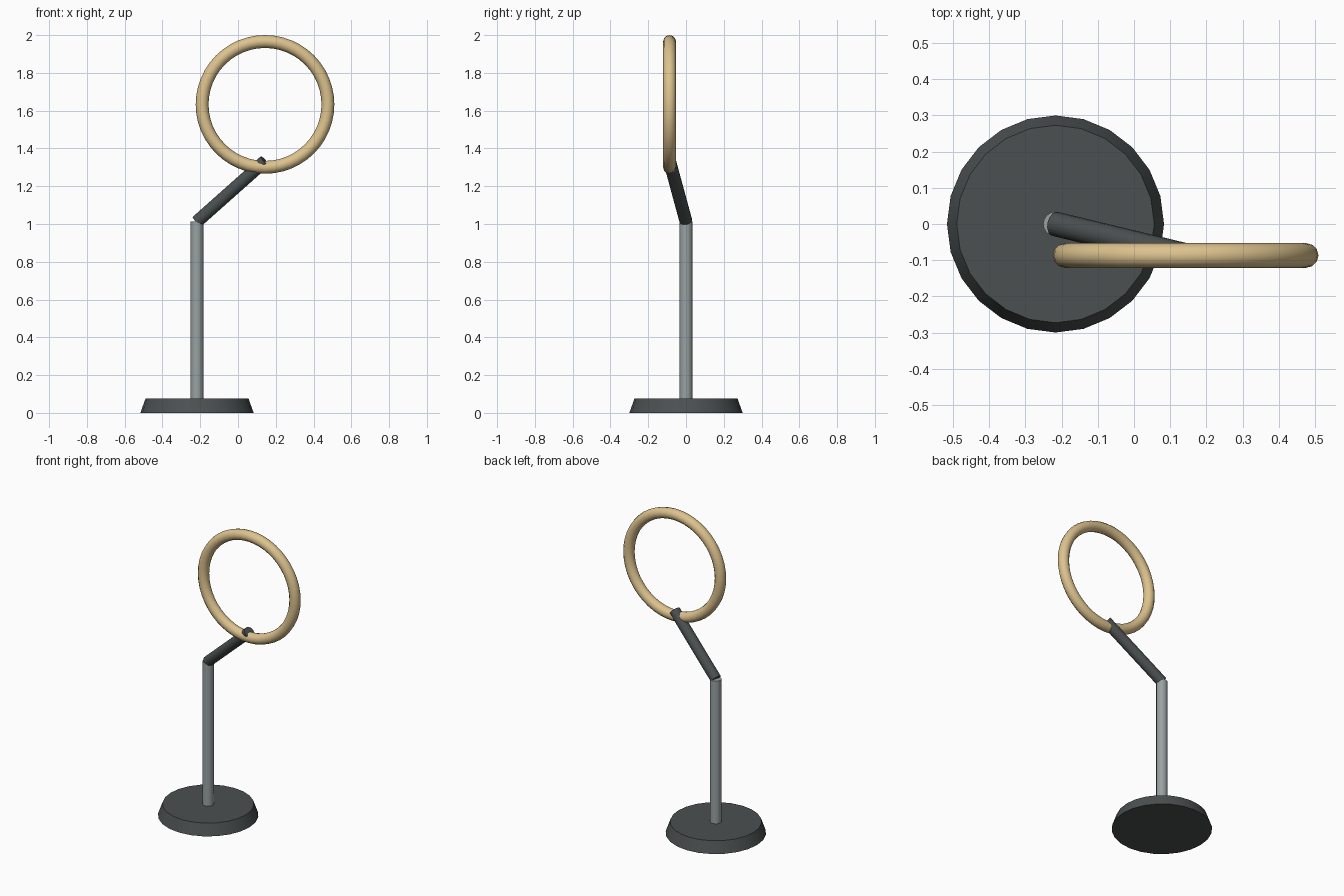
import bpy
import math
from mathutils import Vector

cube = bpy.data.objects.get("Cube")
if cube:
    bpy.data.objects.remove(cube, do_unlink=True)


def make_material(name, rgb):
    mat = bpy.data.materials.new(name)
    mat.use_nodes = True
    colour = (*rgb, 1.0)
    mat.diffuse_color = colour
    mat.node_tree.nodes["Principled BSDF"].inputs["Base Color"].default_value = colour
    return mat


charcoal = make_material("charcoal", (0.07, 0.08, 0.08))
steel = make_material("steel grey", (0.32, 0.36, 0.36))
sand = make_material("sand", (0.72, 0.54, 0.27))


def finish(name, mat):
    obj = bpy.context.object
    obj.name = name
    obj.data.materials.append(mat)
    bpy.ops.object.shade_smooth_by_angle(angle=math.radians(35))
    return obj


def rod(name, start, end, radius, mat, sides=16):
    """Closed cylinder between two points."""
    axis = end - start
    bpy.ops.mesh.primitive_cylinder_add(
        vertices=sides, radius=radius, depth=axis.length, location=(start + end) / 2,
        rotation=axis.to_track_quat('Z', 'Y').to_euler())
    return finish(name, mat)


STAND_X = -0.217
BASE_HEIGHT = 0.075
RING_CENTRE = Vector((0.143, -0.087, 1.633))

# Tapered round base
bpy.ops.mesh.primitive_cone_add(
    vertices=24, radius1=0.3, radius2=0.273, depth=BASE_HEIGHT,
    location=(STAND_X, 0, BASE_HEIGHT / 2))
finish("base", charcoal)

# Upright post and slanted arm
elbow = Vector((STAND_X, 0, 1.013))
rod("post", Vector((STAND_X, 0, BASE_HEIGHT / 2)), elbow, 0.034, steel)
rod("arm", elbow, Vector((RING_CENTRE.x, RING_CENTRE.y, 1.333)), 0.034, charcoal)

# Upright ring held at the end of the arm
bpy.ops.mesh.primitive_torus_add(
    major_radius=0.333, minor_radius=0.034, major_segments=48, minor_segments=12,
    location=RING_CENTRE, rotation=(math.pi / 2, 0, 0))
finish("ring", sand)
